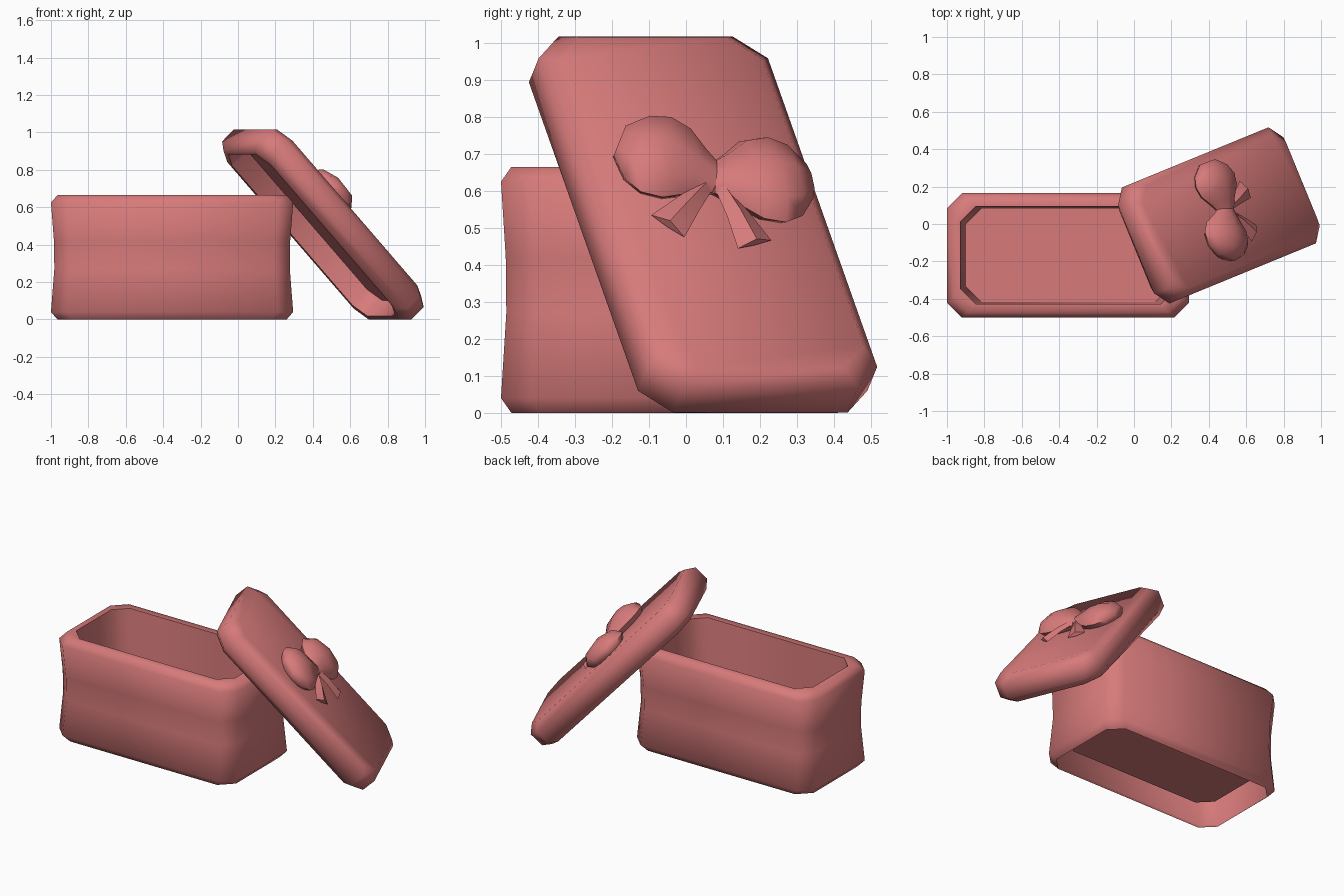
import bpy
import bmesh
from math import radians, cos, sin, tau
from mathutils import Matrix, Vector

cube = bpy.data.objects.get("Cube")
if cube:
    bpy.data.objects.remove(cube, do_unlink=True)

# One colour for everything
rose = bpy.data.materials.new("rose_pink")
rose.use_nodes = True
colour = (0.68, 0.195, 0.195, 1)
rose.diffuse_color = colour
rose.node_tree.nodes["Principled BSDF"].inputs["Base Color"].default_value = colour


def loft(name, rings, matrix, cap_start=True, smooth=50):
    """Skin a list of equal-length point rings and close the ends."""
    bm = bmesh.new()
    loops = [[bm.verts.new(p) for p in ring] for ring in rings]
    count = len(loops[0])
    for a, b in zip(loops, loops[1:]):
        for i in range(count):
            j = (i + 1) % count
            bm.faces.new((a[i], a[j], b[j], b[i]))
    if cap_start:
        bm.faces.new(loops[0][::-1])
    bm.faces.new(loops[-1])
    mesh = bpy.data.meshes.new(name)
    bm.to_mesh(mesh)
    bm.free()
    mesh.materials.append(rose)
    obj = bpy.data.objects.new(name, mesh)
    bpy.context.collection.objects.link(obj)
    obj.matrix_world = matrix
    bpy.ops.object.select_all(action="DESELECT")
    obj.select_set(True)
    bpy.context.view_layer.objects.active = obj
    bpy.ops.object.shade_smooth_by_angle(angle=radians(smooth))
    return obj


def cut_rect(hx, hy, z, cut=0.08):
    """Rectangle with its four corners cut off."""
    corner = [(hx, hy - cut), (hx - cut, hy)]
    pts = corner + [(-x, y) for x, y in corner[::-1]]
    pts += [(-x, -y) for x, y in pts]
    return [Vector((x, y, z)) for x, y in pts]


def turn(degrees, axis="Z"):
    return Matrix.Rotation(radians(degrees), 4, axis)


# Box: waisted outer wall, rounded rim, inner wall, raised floor
BX, BY, BH = 0.6475, 0.3325, 0.665
outer = [(0.035, 0), (0, 0.04), (0.018, 0.27), (0.016, 0.42), (0, 0.625), (0.035, BH)]
box_rings = [cut_rect(BX - inset, BY - inset * 0.8, z) for inset, z in outer]
box_rings.append(cut_rect(0.575, 0.26, BH))
box_rings.append(cut_rect(0.545, 0.25, 0.12))
loft("box", box_rings, Matrix.Translation((-0.3525, -0.1675, 0)), cap_start=False)

# Lid: hollow tray leaning against the box
LX, LY, LT = 0.65, 0.335, 0.0875
lid_matrix = Matrix.Translation((0.454, 0.046, 0.509)) @ turn(22.3) @ turn(47, "Y")
section = [(0.065, 0.03), (0.06, -LT), (0.035, -LT), (0, 0.04 - LT),
           (0, LT - 0.04), (0.04, LT)]
loft("lid", [cut_rect(LX - inset, LY - inset, z) for inset, z in section], lid_matrix)

# Bow on the lid, local x towards the tails
bow = lid_matrix @ Matrix.Translation((-0.057, 0.012, LT)) @ turn(-16)


def loop_ring(x, width, thick, sides=8):
    return [Vector((x, width * cos(tau * i / sides), 0.03 + thick * sin(tau * i / sides)))
            for i in range(sides)]


def tail_ring(x, width, z):
    return [Vector((x, width, z)), Vector((x, 0, z + 0.022)),
            Vector((x, -width, z)), Vector((x, 0, z - 0.004))]


loop_profile = [(-0.01, 0.05, 0.03), (0.05, 0.09, 0.05), (0.11, 0.142, 0.07),
                (0.17, 0.155, 0.075), (0.225, 0.13, 0.062), (0.275, 0.062, 0.03)]
for side, sign in (("left", 1), ("right", -1)):
    loft(f"bow_loop_{side}", [loop_ring(*p) for p in loop_profile],
         bow @ turn(105 * sign), smooth=60)
    loft(f"bow_tail_{side}",
         [tail_ring(0.03, 0.018, 0.035), tail_ring(0.13, 0.035, 0.028), tail_ring(0.23, 0.055, 0.01)],
         bow @ turn(32 * sign), smooth=30)
